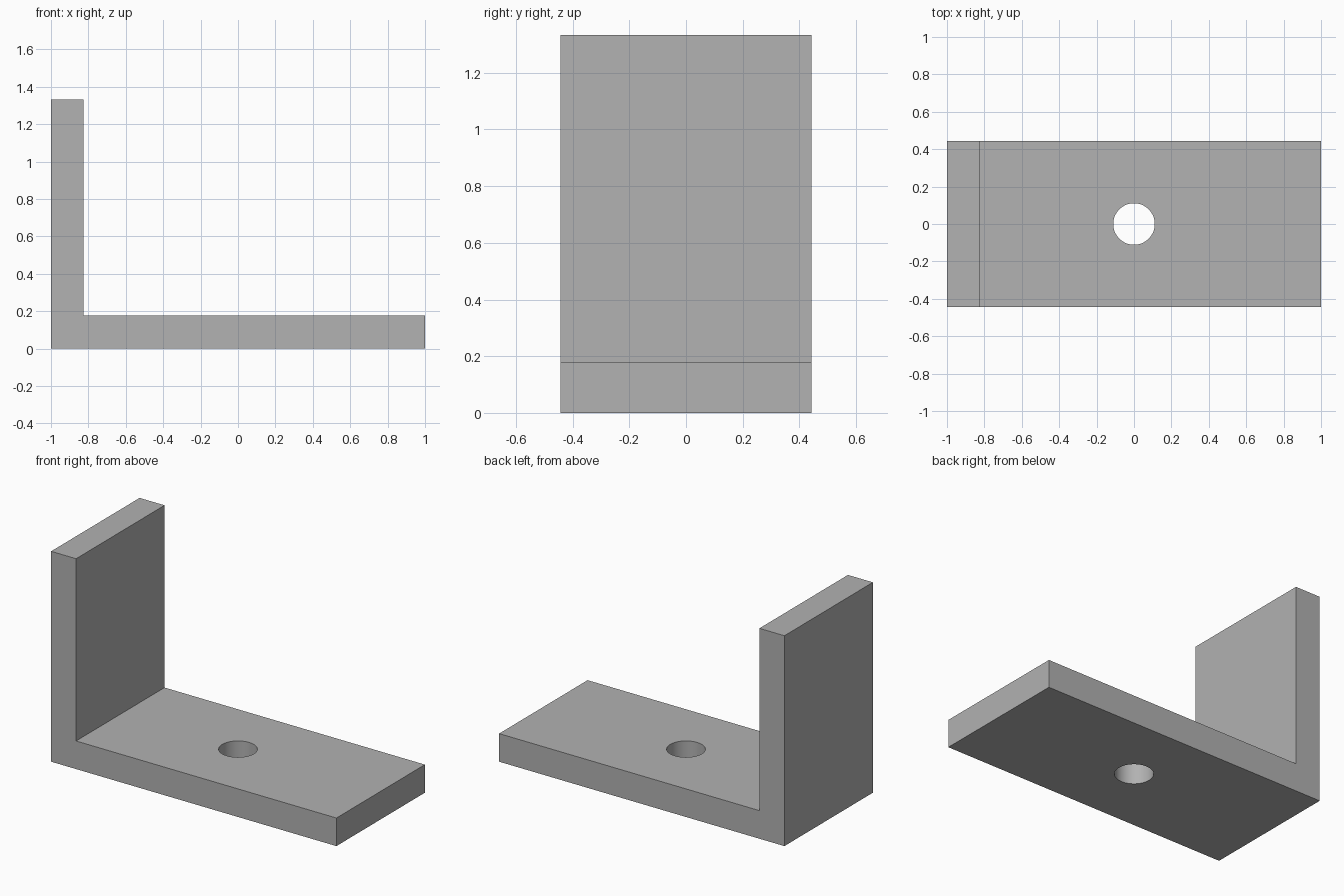
import bpy
import bmesh

cube = bpy.data.objects.get("Cube")
if cube:
    bpy.data.objects.remove(cube, do_unlink=True)

HALF_DEPTH = 0.443
HEIGHT = 1.333
BASE_TOP = 0.178
WALL_INNER = -0.825
HOLE_RADIUS = 0.111

# Single plain grey
grey = bpy.data.materials.new("plain grey")
grey.use_nodes = True
colour = (0.445, 0.445, 0.445, 1)
grey.diffuse_color = colour
grey.node_tree.nodes["Principled BSDF"].inputs["Base Color"].default_value = colour

# L-shaped profile, extruded from front to back
profile = [(-1, 0), (1, 0), (1, BASE_TOP), (WALL_INNER, BASE_TOP),
           (WALL_INNER, HEIGHT), (-1, HEIGHT)]
bm = bmesh.new()
face = bm.faces.new([bm.verts.new((x, -HALF_DEPTH, z)) for x, z in profile])
result = bmesh.ops.extrude_face_region(bm, geom=[face])
moved = [v for v in result["geom"] if isinstance(v, bmesh.types.BMVert)]
bmesh.ops.translate(bm, verts=moved, vec=(0, 2 * HALF_DEPTH, 0))
bmesh.ops.recalc_face_normals(bm, faces=bm.faces)
mesh = bpy.data.meshes.new("angle_bracket")
bm.to_mesh(mesh)
bm.free()
mesh.materials.append(grey)
bracket = bpy.data.objects.new("angle_bracket", mesh)
bpy.context.collection.objects.link(bracket)

# Round bolt hole through the base
bpy.ops.mesh.primitive_cylinder_add(vertices=64, radius=HOLE_RADIUS, depth=1)
cutter = bpy.context.object
cutter.name = "hole_cutter"
cutter.data.materials.append(grey)
cutter.hide_render = True

hole = bracket.modifiers.new("bolt_hole", "BOOLEAN")
hole.operation = "DIFFERENCE"
hole.solver = "EXACT"
hole.object = cutter

# Apply the cut, drop the cutter and smooth the hole wall only
bpy.ops.object.select_all(action="DESELECT")
bracket.select_set(True)
bpy.context.view_layer.objects.active = bracket
bpy.ops.object.modifier_apply(modifier=hole.name)
bpy.data.objects.remove(cutter, do_unlink=True)
bpy.ops.object.shade_smooth_by_angle()
